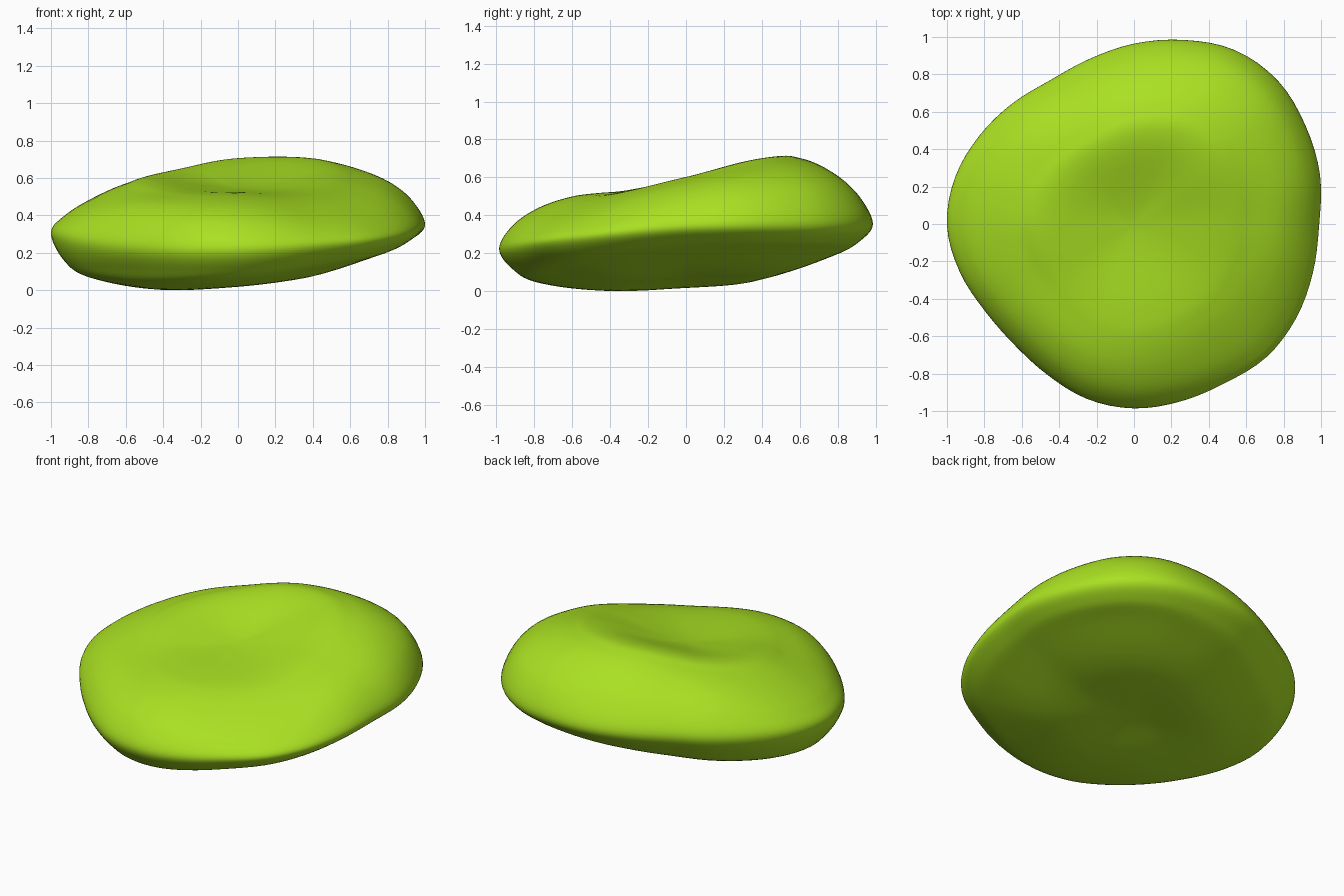
import bpy, bmesh, math

if "Cube" in bpy.data.objects:
    bpy.data.objects.remove(bpy.data.objects["Cube"])

# Outline radius every 15 degrees, counter-clockwise from +x
OUTLINE = [.99, 1.03, 1.06, 1.09, 1.08, 1.025, .97, .92, .895, .92, .955, .99,
           1.0, .965, .92, .905, .925, .963, .98, .975, .975, 1.0, 1.0, .99]
# Heights every 45 degrees (E, NE, N, NW, W, SW, S, SE) as (radius fraction, heights)
PROFILE = [
    (.45, [.60, .69, .695, .64, .59, .535, .52, .525]),
    (.63, [.59, .69, .69, .62, .55, .51, .495, .49]),
    (.80, [.55, .63, .605, .56, .475, .46, .435, .42]),
    (.93, [.46, .525, .485, .465, .395, .37, .345, .345]),
    (1.0, [.345, .36, .355, .345, .305, .24, .225, .27]),
    (.93, [.27, .27, .26, .225, .16, .12, .12, .19]),
    (.80, [.215, .22, .185, .125, .075, .03, .055, .14]),
    (.45, [.115, .11, .08, .04, .018, .003, .02, .06]),
]
TOP_MID, BOTTOM_MID = .55, .065
SPOKES, STEPS = 96, 7


def catmull(a, b, c, d, t):
    return .5 * (2 * b + (c - a) * t + (2 * a - 5 * b + 4 * c - d) * t * t
                 + (3 * b - a - 3 * c + d) * t ** 3)


def around(values, turn):
    """Smooth periodic lookup, turn in 0..1."""
    n = len(values)
    p = (turn % 1) * n
    i = int(p)
    return catmull(*(values[(i + k) % n] for k in (-1, 0, 1, 2)), p - i)


def lead_in(heights, turn):
    """Point before the middle that gives every spoke one shared tangent plane."""
    tilt = sum(h * math.cos(math.tau * (turn - k / 8)) for k, h in enumerate(heights)) / 4
    return (-.45, around(heights, turn) - 1.5 * tilt)


def spoke(turn):
    """Section from top middle, over the rim, to bottom middle."""
    pts = [lead_in(PROFILE[0][1], turn), (0, TOP_MID)]
    pts += [(s, around(h, turn)) for s, h in PROFILE]
    pts += [(0, BOTTOM_MID), lead_in(PROFILE[-1][1], turn)]
    out = []
    for i in range(1, len(pts) - 2):
        for k in range(STEPS):
            out.append(tuple(catmull(*(pts[i + j][c] for j in (-1, 0, 1, 2)), k / STEPS)
                             for c in (0, 1)))
    return out[1:]


# Pebble body: rings of vertices closed by a fan at each middle
bm = bmesh.new()
columns = []
for n in range(SPOKES):
    turn = n / SPOKES
    r, a = around(OUTLINE, turn), turn * math.tau
    columns.append([bm.verts.new((s * r * math.cos(a), s * r * math.sin(a), z))
                    for s, z in spoke(turn)])
top = bm.verts.new((0, 0, TOP_MID))
bottom = bm.verts.new((0, 0, BOTTOM_MID))
for n in range(SPOKES):
    a, b = columns[n], columns[(n + 1) % SPOKES]
    bm.faces.new((top, a[0], b[0]))
    bm.faces.new((bottom, b[-1], a[-1]))
    for k in range(len(a) - 1):
        bm.faces.new((a[k], a[k + 1], b[k + 1], b[k]))
bmesh.ops.recalc_face_normals(bm, faces=bm.faces)

# Stand on the ground, centred
low = min(v.co.z for v in bm.verts)
cx = sum(f(v.co.x for v in bm.verts) for f in (min, max)) / 2
cy = sum(f(v.co.y for v in bm.verts) for f in (min, max)) / 2
for v in bm.verts:
    v.co.x -= cx
    v.co.y -= cy
    v.co.z -= low
for f in bm.faces:
    f.smooth = True

mesh = bpy.data.meshes.new("pebble")
bm.to_mesh(mesh)
bm.free()
lime = bpy.data.materials.new("lime green")
lime.diffuse_color = (.40, .75, .016, 1)
lime.use_nodes = True
lime.node_tree.nodes["Principled BSDF"].inputs["Base Color"].default_value = lime.diffuse_color
mesh.materials.append(lime)
bpy.context.collection.objects.link(bpy.data.objects.new("pebble", mesh))
